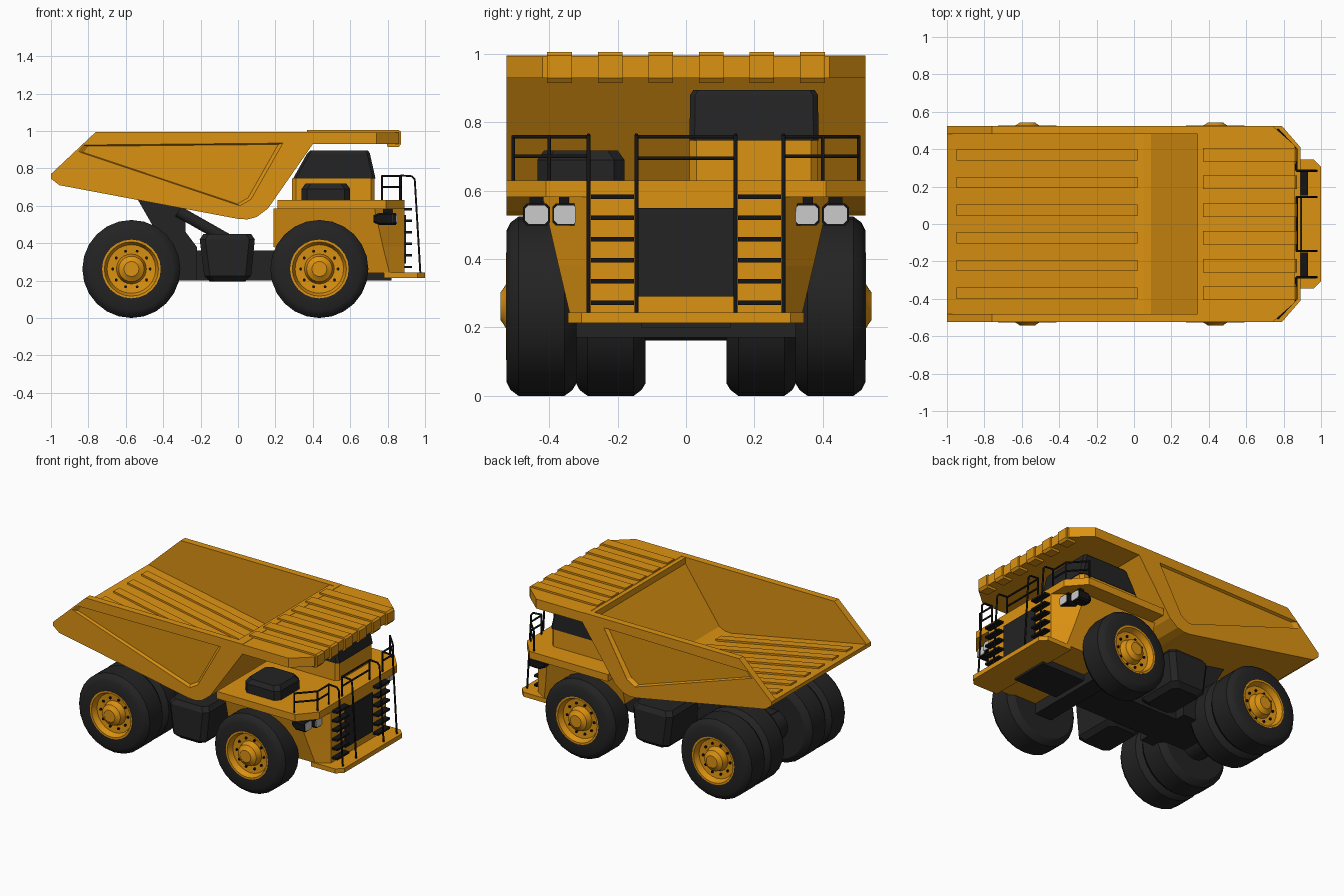
import bpy, bmesh, math
from mathutils import Vector

if "Cube" in bpy.data.objects:
    bpy.data.objects.remove(bpy.data.objects["Cube"])


def material(name, rgb):
    m = bpy.data.materials.new(name)
    m.use_nodes = True
    m.diffuse_color = (*rgb, 1)
    m.node_tree.nodes["Principled BSDF"].inputs["Base Color"].default_value = (*rgb, 1)
    return m


YELLOW = material("yellow_paint", (0.72, 0.29, 0.006))
BLACK = material("black_rubber", (0.017, 0.017, 0.017))
DARK = material("dark_metal", (0.007, 0.007, 0.008))
LAMP = material("lamp_white", (0.6, 0.6, 0.6))


def add(name, mesh, mat):
    mesh.materials.append(mat)
    ob = bpy.data.objects.new(name, mesh)
    bpy.context.collection.objects.link(ob)
    return ob


def loft(name, rings, mat, smooth=False):
    """Skin a list of equal-length rings and cap both ends."""
    bm = bmesh.new()
    vs = [[bm.verts.new(p) for p in r] for r in rings]
    n = len(rings[0])
    for a, b in zip(vs, vs[1:]):
        for i in range(n):
            j = (i + 1) % n
            bm.faces.new((a[i], a[j], b[j], b[i]))
    bm.faces.new(vs[0])
    bm.faces.new(vs[-1])
    bmesh.ops.recalc_face_normals(bm, faces=bm.faces)
    mesh = bpy.data.meshes.new(name)
    bm.to_mesh(mesh)
    bm.free()
    ob = add(name, mesh, mat)
    if smooth:
        bpy.ops.object.select_all(action='DESELECT')
        ob.select_set(True)
        bpy.context.view_layer.objects.active = ob
        bpy.ops.object.shade_smooth_by_angle(angle=math.radians(30))
    return ob


def side_prism(name, pts, y0, y1, mat):
    return loft(name, [[(x, y, z) for x, z in pts] for y in (y0, y1)], mat)


def plan_prism(name, half, z0, z1, mat):
    """Extrude upward a plan given as its +y half, mirrored across y."""
    pts = half + [(x, -y) for x, y in reversed(half)]
    return loft(name, [[(x, y, z) for x, y in pts] for z in (z0, z1)], mat)


def box(name, x0, x1, y0, y1, z0, z1, mat):
    return side_prism(name, [(x0, z0), (x1, z0), (x1, z1), (x0, z1)], y0, y1, mat)


def chamfer_ring(x0, x1, y0, y1, z, c):
    return [(x0 + c, y0, z), (x1 - c, y0, z), (x1, y0 + c, z), (x1, y1 - c, z),
            (x1 - c, y1, z), (x0 + c, y1, z), (x0, y1 - c, z), (x0, y0 + c, z)]


def lathe(name, cx, cz, s, profile, mat, n=24):
    """Turn (y, radius) pairs around an axis parallel to y."""
    rings = [[(cx + r * math.cos(k * math.tau / n), s * y, cz + r * math.sin(k * math.tau / n))
              for k in range(n)] for y, r in profile]
    return loft(name, rings, mat, True)


def rod(name, pts, r, mat):
    curve = bpy.data.curves.new(name, 'CURVE')
    curve.dimensions = '3D'
    curve.bevel_depth = r
    curve.bevel_resolution = 1
    curve.use_fill_caps = True
    sp = curve.splines.new('POLY')
    sp.points.add(len(pts) - 1)
    for p, co in zip(sp.points, pts):
        p.co = (*co, 1)
    tmp = bpy.data.objects.new(name + "_path", curve)
    bpy.context.collection.objects.link(tmp)
    dg = bpy.context.evaluated_depsgraph_get()
    mesh = bpy.data.meshes.new_from_object(tmp.evaluated_get(dg))
    bpy.data.objects.remove(tmp)
    mesh.materials.clear()
    return add(name, mesh, mat)


def cut(ob, cutter):
    mod = ob.modifiers.new("cut", 'BOOLEAN')
    mod.operation = 'DIFFERENCE'
    mod.solver = 'EXACT'
    mod.object = cutter
    dg = bpy.context.evaluated_depsgraph_get()
    mesh = bpy.data.meshes.new_from_object(ob.evaluated_get(dg))
    ob.modifiers.clear()
    ob.data = mesh
    bpy.data.objects.remove(cutter)


# Dump body: solid profile, hollowed out, with a sunken panel on each side
dump = side_prism("dump_body", [(-1, .77), (-.76, .995), (.4, .995), (.4, .93), (.16, .585),
                                (.1, .54), (.05, .527), (0, .53), (-.955, .71), (-1, .745)],
                  -.525, .525, YELLOW)
cut(dump, side_prism("bed_cutter", [(-1.1, .79), (.0, .578), (.05, .58), (.09, .6), (.37, .995),
                                    (.44, 1.1), (-1.1, 1.1)], -.48, .48, YELLOW))
outline = [(-.855, .89), (-.83, .925), (.24, .935), (.07, .635), (.01, .6)]
mid = Vector((-.25, .79))
inner = [mid + (Vector(p) - mid) * .95 for p in outline]
for s in (1, -1):
    cut(dump, loft("panel_cutter", [[(x, s * .54, z) for x, z in outline],
                                    [(x, s * .524, z) for x, z in outline],
                                    [(x, s * (.503 + .03 * (z - .75)), z) for x, z in inner]], YELLOW))

# Canopy over the cab
plan_prism("canopy", [(.34, .525), (.74, .525), (.86, .42)], .93, .993, YELLOW)
for i in range(6):
    y = (i - 2.5) * .148
    side_prism("floor_rib", [(-.95, .758), (.02, .572), (.02, .587), (-.95, .773)],
               y - .03, y + .03, YELLOW)
    side_prism("canopy_rib", [(.37, .985), (.37, 1.005), (.86, 1.005), (.872, .995), (.872, .93),
                              (.86, .915), (.8, .915), (.78, .985)], y - .036, y + .036, YELLOW)

# Front hull, deck and bumper
rings = []
for z, back, w, cx in ((.24, .5, .34, .81), (.38, .19, .373, .775), (.585, .19, .42, .73)):
    half = [(back, w), (cx, w), (.89, .29)]
    rings.append([(x, y, z) for x, y in half] + [(x, -y, z) for x, y in reversed(half)])
loft("front_hull", rings, YELLOW)
plan_prism("deck", [(.21, .525), (.79, .525), (.89, .41)], .582, .63, YELLOW)
plan_prism("bumper", [(.78, .345), (.96, .345), (1, .305)], .213, .243, YELLOW)
box("grille", .88, .897, -.145, .145, .29, .55, BLACK)

# Cab and air box
loft("cab_base", [chamfer_ring(.29, .73, .01, .385, z, .02) for z in (.62, .747)], YELLOW)
loft("cab_glass", [chamfer_ring(.295, .735, .01, .388, .747, .015),
                   chamfer_ring(.37, .705, .012, .386, .88, .015),
                   chamfer_ring(.385, .695, .022, .376, .895, .015)], BLACK)
loft("air_box", [chamfer_ring(.34, .6, -.435, -.18, .62, .03),
                 chamfer_ring(.34, .6, -.435, -.18, .69, .03),
                 chamfer_ring(.36, .58, -.415, -.2, .718, .03)], BLACK)

# Wheels
TYRE = [(0, .15), (0, .225), (.012, .245), (.035, .262), (.17, .262), (.193, .245),
        (.205, .222), (.205, .15), (.14, .15)]
RIM = [(.36, .155), (.527, .157), (.527, .145), (.49, .13), (.485, .08), (.525, .068),
       (.532, .055), (.543, .04), (.543, .005)]
for s in (1, -1):
    for cx, offsets in ((.435, (.32,)), (-.57, (.32, .118))):
        for o in offsets:
            lathe("tyre", cx, .262, s, [(o + y, r) for y, r in TYRE], BLACK)
        lathe("rim", cx, .262, s, RIM, YELLOW)
        for k in range(10):
            a = k * math.tau / 10
            lathe("wheel_bolt", cx + .1 * math.cos(a), .262 + .1 * math.sin(a), s,
                  [(.47, .008), (.497, .008)], DARK, 6)

# Chassis
box("frame", -.6, .82, -.13, .13, .2, .36, BLACK)
box("front_axle", .38, .5, -.34, .34, .17, .3, BLACK)
lathe("rear_axle", -.57, .262, 1, [(-.36, .1), (.36, .1)], BLACK, 16)
side_prism("rear_pivot", [(-.6, .2), (-.22, .2), (-.22, .38), (-.28, .46), (-.28, .6),
                          (-.54, .64), (-.46, .5)], -.2, .2, BLACK)
for s in (1, -1):
    rod("hoist_cylinder", [(-.32, .57, s * .2)[0:1] + (s * .2, .57), (-.02, s * .2, .4)], .035, BLACK)
    y0, y1 = sorted((s * .13, s * .46))
    loft("side_tank", [chamfer_ring(-.15, .04, y0 + .03, y1 - .03, .195, .03),
                       chamfer_ring(-.18, .07, y0, y1, .225, .03),
                       chamfer_ring(-.205, .09, y0, y1, .42, .03),
                       chamfer_ring(-.185, .07, y0 + .02, y1 - .02, .45, .03)], BLACK)

# Headlights
for s in (1, -1):
    for y, x in ((.352, .845), (.437, .825)):
        def ring(px, g):
            return [(px, s * y + p[0], .53 + p[1]) for p in
                    [(q[0], q[1]) for q in chamfer_ring(-.039 + g, .039 - g, -.032 + g, .032 - g, 0, .01)]]
        loft("lamp_housing", [ring(x - .1, .012), ring(x - .07, 0), ring(x, 0)], DARK)
        loft("lamp_lens", [ring(x - .004, .005), ring(x + .004, .005)], LAMP)
        box("lamp_bracket", x - .05, x - .02, s * y - .02, s * y + .02, .55, .585, DARK)

# Ladders and railings
R = .006
for s in (1, -1):
    for k in range(6):
        box("ladder_step", .885, .93, s * .215 - .063, s * .215 + .063,
            .266 + k * .062, .279 + k * .062, DARK)
    for y in (.145, .285):
        rod("ladder_rail", [(.975, s * y, .24), (.945, s * y, .74), (.93, s * y, .758),
                            (.868, s * y, .762)], R, DARK)
        rod("ladder_post", [(.87, s * y, .62), (.87, s * y, .762)], R, DARK)
    corner = [(.77, .505), (.868, .4), (.868, .285)]
    for z in (.7, .758):
        rod("corner_railing", [(x, s * y, z) for x, y in corner], R, DARK)
    for x, y in corner[:2]:
        rod("railing_post", [(x, s * y, .62), (x, s * y, .762)], R, DARK)
for z in (.695, .758):
    rod("centre_railing", [(.87, -.145, z), (.87, .145, z)], R, DARK)
